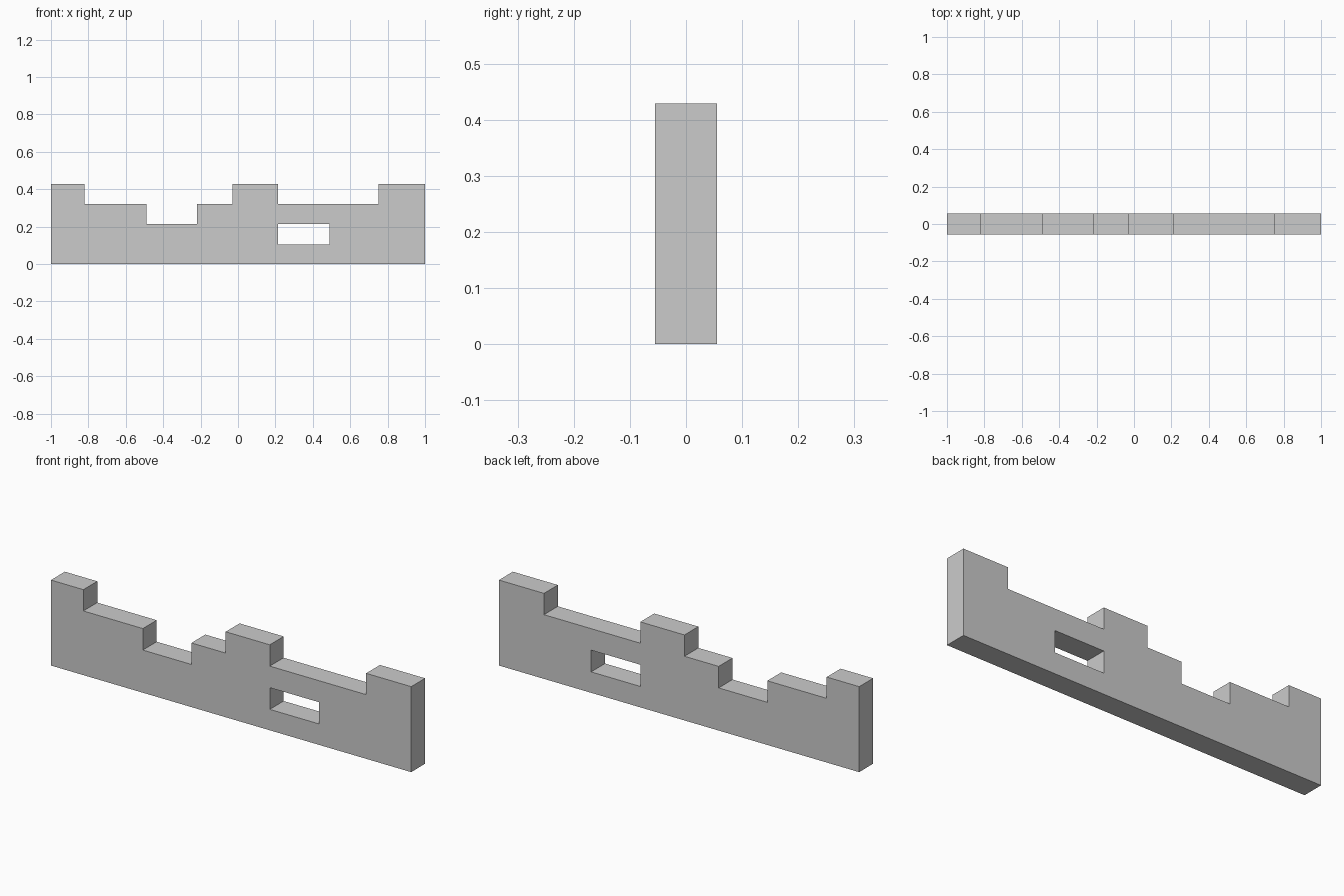
import bpy, bmesh

if "Cube" in bpy.data.objects:
    bpy.data.objects.remove(bpy.data.objects["Cube"])

HALF_DEPTH = 0.055
# Three even step heights above the base
LOW, MID, TOP = 0.214, 0.322, 0.429


def extruded_profile(name, points, half_depth):
    """Extrude an outline in the XZ plane symmetrically along y."""
    bm = bmesh.new()
    face = bm.faces.new([bm.verts.new((x, -half_depth, z)) for x, z in points])
    new = bmesh.ops.extrude_face_region(bm, geom=[face])["geom"]
    verts = [v for v in new if isinstance(v, bmesh.types.BMVert)]
    bmesh.ops.translate(bm, verts=verts, vec=(0, 2 * half_depth, 0))
    bmesh.ops.recalc_face_normals(bm, faces=bm.faces)
    mesh = bpy.data.meshes.new(name)
    bm.to_mesh(mesh)
    bm.free()
    obj = bpy.data.objects.new(name, mesh)
    bpy.context.collection.objects.link(obj)
    return obj


# Wall with stepped, broken top: (start x, end x, height) for each step
steps = [(-1, -0.82, TOP), (-0.82, -0.49, MID), (-0.49, -0.22, LOW),
         (-0.22, -0.03, MID), (-0.03, 0.215, TOP), (0.215, 0.75, MID),
         (0.75, 1, TOP)]
outline = [(-1, 0)]
for x0, x1, z in steps:
    outline += [(x0, z), (x1, z)]
outline.append((1, 0))
wall = extruded_profile("ruined_wall", outline, HALF_DEPTH)

# Rectangular opening through the wall
x0, x1, z0, z1 = 0.215, 0.488, 0.105, LOW
cutter = extruded_profile("opening_cutter",
                          [(x0, z0), (x1, z0), (x1, z1), (x0, z1)], 0.2)
cutter.hide_render = True
cutter.hide_set(True)
cut = wall.modifiers.new("opening", 'BOOLEAN')
cut.operation = 'DIFFERENCE'
cut.solver = 'EXACT'
cut.object = cutter

# Bake the opening and drop the cutter
bpy.context.view_layer.objects.active = wall
wall.select_set(True)
bpy.ops.object.modifier_apply(modifier=cut.name)
bpy.data.objects.remove(cutter)
